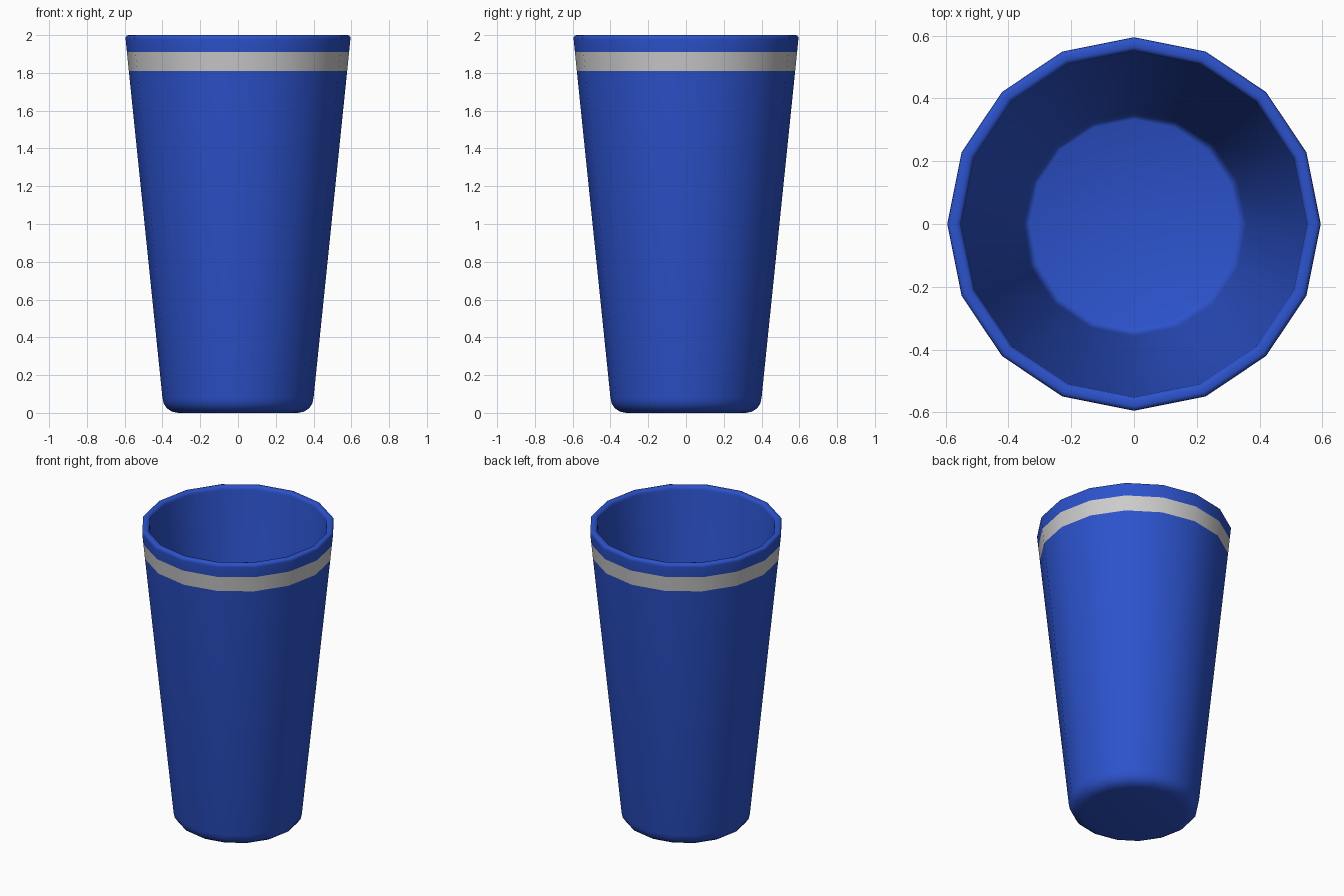
import bpy, bmesh, math

if "Cube" in bpy.data.objects:
    bpy.data.objects.remove(bpy.data.objects["Cube"])

SIDES = 16


def material(name, color):
    m = bpy.data.materials.new(name)
    m.diffuse_color = color
    m.use_nodes = True
    m.node_tree.nodes["Principled BSDF"].inputs["Base Color"].default_value = m.diffuse_color
    return m


# Profile from the underside, up the outer wall, over the lip, down to the inner floor
base_fillet = [(0.316 + 0.084 * math.sin(math.radians(a)), 0.08 - 0.08 * math.cos(math.radians(a)))
               for a in (0, 22.5, 45, 67.5, 90)]
outer_wall = [(0.578, 1.81), (0.588, 1.91)]
lip = [(0.595, 1.978), (0.5945, 1.99), (0.588, 1.998), (0.580, 2.0),
       (0.566, 2.0), (0.558, 1.997), (0.552, 1.989), (0.550, 1.977)]
inner = [(0.357, 0.085), (0.352, 0.064), (0.343, 0.050), (0.333, 0.045)]
profile = base_fillet + outer_wall + lip + inner
band_row = len(base_fillet)  # strip between the two outer wall points

# Cup body: revolve the profile and cap the underside and inner floor
bm = bmesh.new()
rings = []
for r, z in profile:
    rings.append([bm.verts.new((r * math.cos(2 * math.pi * i / SIDES),
                                r * math.sin(2 * math.pi * i / SIDES), z))
                  for i in range(SIDES)])
for row, (a, b) in enumerate(zip(rings, rings[1:])):
    for i in range(SIDES):
        j = (i + 1) % SIDES
        face = bm.faces.new((a[i], a[j], b[j], b[i]))
        face.material_index = 1 if row == band_row else 0
bm.faces.new(rings[0][::-1])
bm.faces.new(rings[-1])

mesh = bpy.data.meshes.new("cup")
bm.to_mesh(mesh)
bm.free()
mesh.materials.append(material("cup_blue", (0.025, 0.085, 0.6, 1)))
mesh.materials.append(material("band_grey", (0.8, 0.8, 0.8, 1)))
cup = bpy.data.objects.new("cup", mesh)
bpy.context.collection.objects.link(cup)

# Smooth shading
bpy.context.view_layer.objects.active = cup
cup.select_set(True)
bpy.ops.object.shade_smooth_by_angle(angle=math.radians(40))
